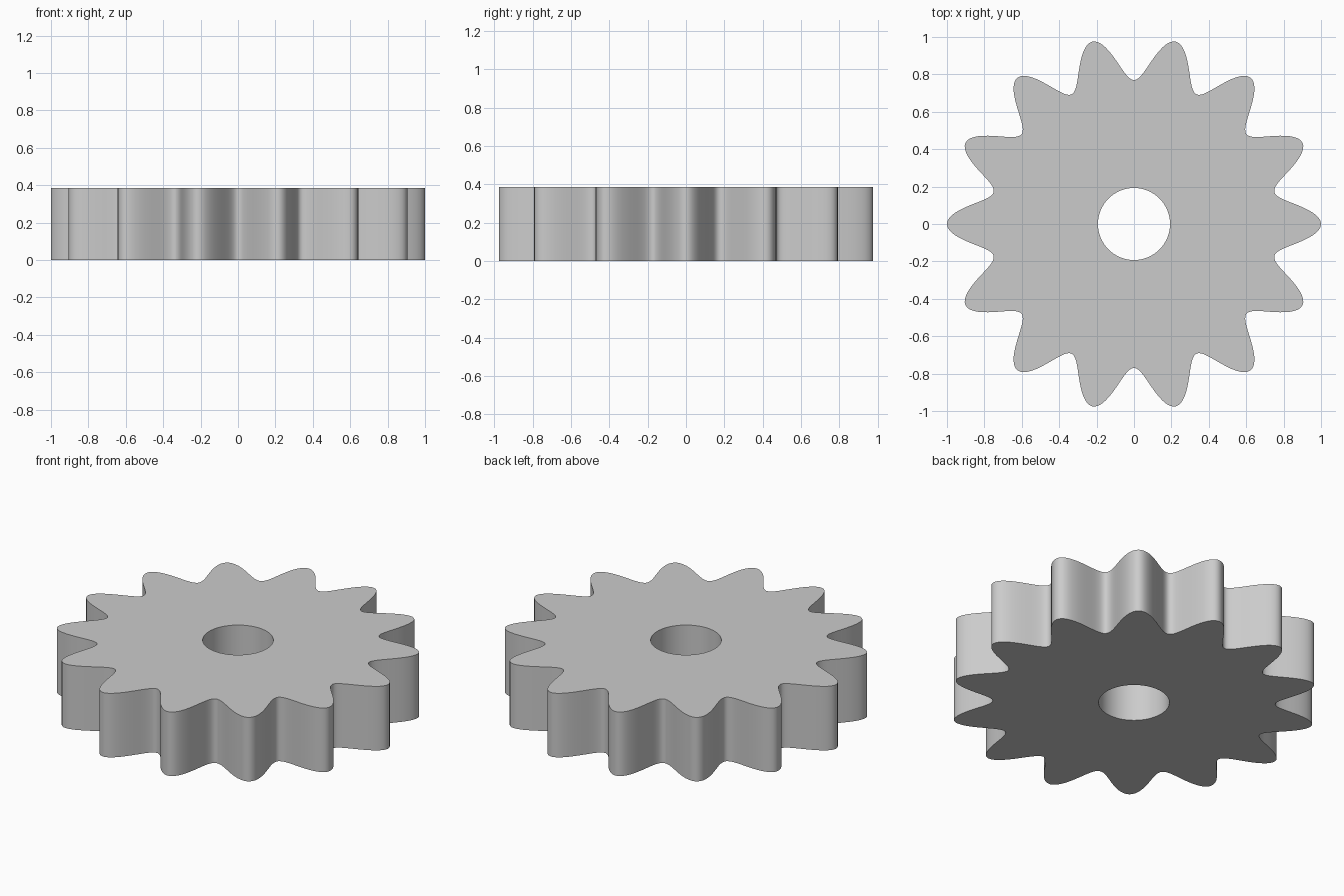
import bpy, bmesh
from math import sin, cos, tau, radians

if "Cube" in bpy.data.objects:
    bpy.data.objects.remove(bpy.data.objects["Cube"])

TEETH, STEPS = 14, 28
MEAN, WAVE = 1.15 / 1.3, 0.15 / 1.3
HOLE, HEIGHT = 0.1925, 0.385
N = TEETH * STEPS

bm = bmesh.new()


def ring(radius, z):
    """Closed ring of vertices, radius given as a function of the angle."""
    angles = [tau * i / N for i in range(N)]
    return [bm.verts.new((radius(a) * cos(a), radius(a) * sin(a), z)) for a in angles]


def wavy(a):
    return MEAN + WAVE * cos(TEETH * a)


def bore(a):
    return HOLE


# Wavy rim, top, bore and underside as one closed loop of rings
rings = [ring(wavy, 0), ring(wavy, HEIGHT), ring(bore, HEIGHT), ring(bore, 0)]
for k in range(4):
    lo, hi = rings[k], rings[(k + 1) % 4]
    for i in range(N):
        j = (i + 1) % N
        bm.faces.new((lo[i], lo[j], hi[j], hi[i]))
bmesh.ops.recalc_face_normals(bm, faces=bm.faces)

mesh = bpy.data.meshes.new("gear_wheel")
bm.to_mesh(mesh)
bm.free()
gear = bpy.data.objects.new("gear_wheel", mesh)
bpy.context.collection.objects.link(gear)

# Smooth walls, crisp top and bottom edges
bpy.context.view_layer.objects.active = gear
gear.select_set(True)
bpy.ops.object.shade_smooth_by_angle(angle=radians(30))
